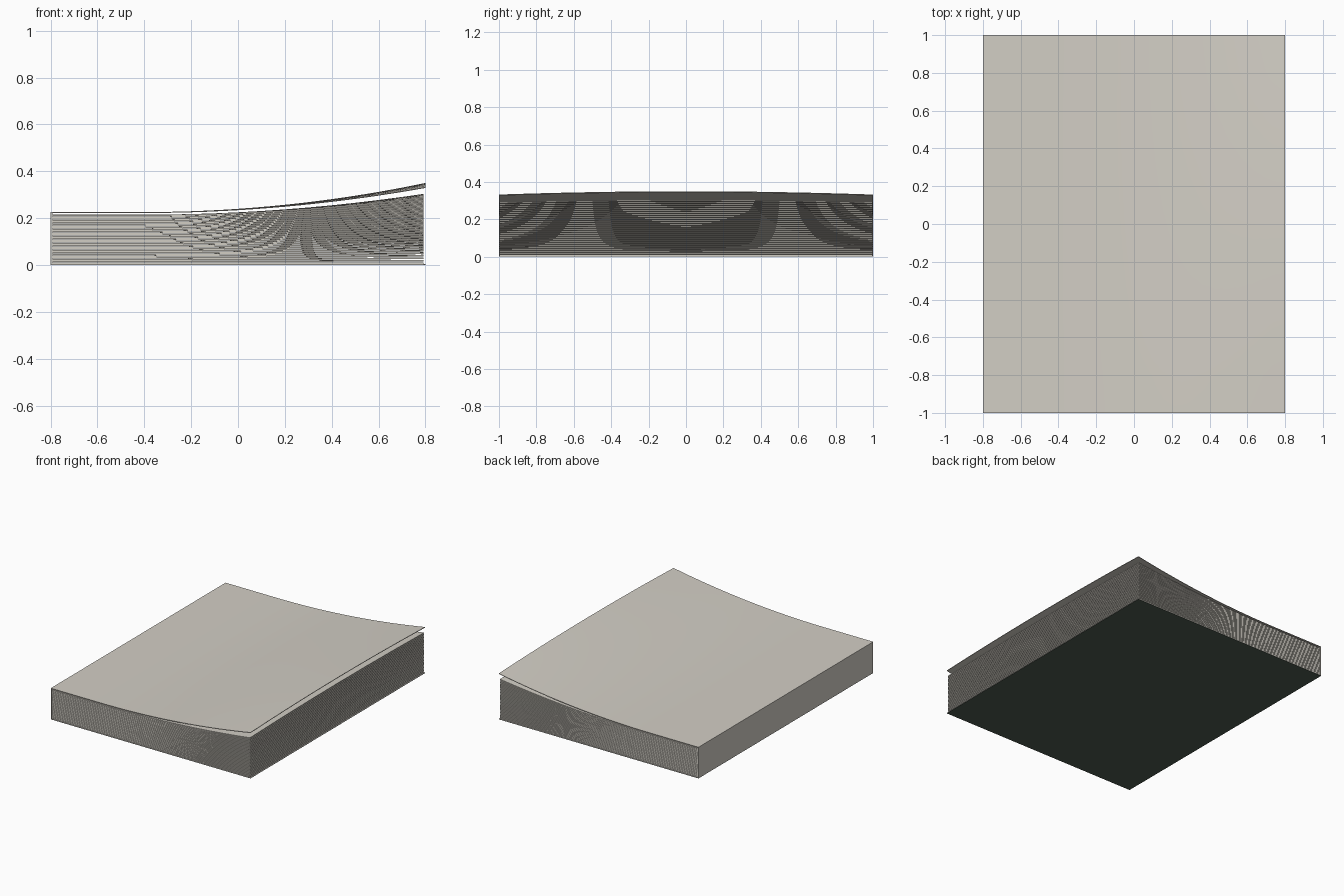
import bpy, bmesh

if "Cube" in bpy.data.objects:
    bpy.data.objects.remove(bpy.data.objects["Cube"])

def material(name, rgb):
    m = bpy.data.materials.new(name)
    m.diffuse_color = (*rgb, 1)
    m.use_nodes = True
    m.node_tree.nodes["Principled BSDF"].inputs["Base Color"].default_value = m.diffuse_color
    return m

PAPER = material("warm paper", (0.65, 0.62, 0.56))
GREEN = material("dark green", (0.075, 0.105, 0.08))

def curl(x, y, lift):
    """Height gained by a sheet that bends up away from the spine."""
    t = max(0.0, (x + 0.4) / 1.2)
    return lift * t * t * (1 - 0.14 * y * y)

def sheet(bm, hx, hy, z, thick, lift, nx=16, ny=6):
    """Closed thin slab following the curl."""
    layers = []
    for dz in (0, thick):
        layers.append([[bm.verts.new((x, y, z + dz + curl(x, y, lift)))
                        for y in (-hy + 2 * hy * j / ny for j in range(ny + 1))]
                       for x in (-hx + 2 * hx * i / nx for i in range(nx + 1))])
    lo, hi = layers
    for i in range(nx):
        for j in range(ny):
            bm.faces.new((hi[i][j], hi[i+1][j], hi[i+1][j+1], hi[i][j+1]))
            bm.faces.new((lo[i][j], lo[i][j+1], lo[i+1][j+1], lo[i+1][j]))
    for i in range(nx):
        bm.faces.new((lo[i][0], lo[i+1][0], hi[i+1][0], hi[i][0]))
        bm.faces.new((lo[i+1][ny], lo[i][ny], hi[i][ny], hi[i+1][ny]))
    for j in range(ny):
        bm.faces.new((lo[nx][j], lo[nx][j+1], hi[nx][j+1], hi[nx][j]))
        bm.faces.new((lo[0][j+1], lo[0][j], hi[0][j], hi[0][j+1]))

def finish(name, bm, mat):
    bmesh.ops.recalc_face_normals(bm, faces=bm.faces)
    me = bpy.data.meshes.new(name)
    bm.to_mesh(me)
    bm.free()
    me.materials.append(mat)
    ob = bpy.data.objects.new(name, me)
    bpy.context.collection.objects.link(ob)
    bpy.context.view_layer.objects.active = ob
    bpy.ops.object.select_all(action='DESELECT')
    ob.select_set(True)
    bpy.ops.object.shade_smooth_by_angle(angle=0.5)

def box(name, lo, hi, mat):
    bm = bmesh.new()
    bmesh.ops.create_cube(bm, size=1)
    for v in bm.verts:
        v.co = [(a + b) / 2 + c * (b - a) for a, b, c in zip(lo, hi, v.co)]
    finish(name, bm, mat)

# page block: sheets fan out further the higher they lie
N = 28
pitch = 0.211 / N
bm = bmesh.new()
for i in range(N):
    sheet(bm, 0.793, 0.996, 0.005 + i * pitch, pitch * 0.85,
          0.09 * i / (N - 1))
finish("pages", bm, PAPER)

# front cover, curled higher than the pages
bm = bmesh.new()
sheet(bm, 0.8, 1.0, 0.222, 0.004, 0.124, nx=24, ny=10)
finish("front_cover", bm, PAPER)

# spine and back cover with a dark green outside
box("spine", (-0.8, -1, 0.001), (-0.793, 1, 0.224), PAPER)
box("back_cover", (-0.8, -1, 0.001), (0.8, 1, 0.004), PAPER)
box("back_cover_outside", (-0.8, -1, 0), (0.8, 1, 0.001), GREEN)
